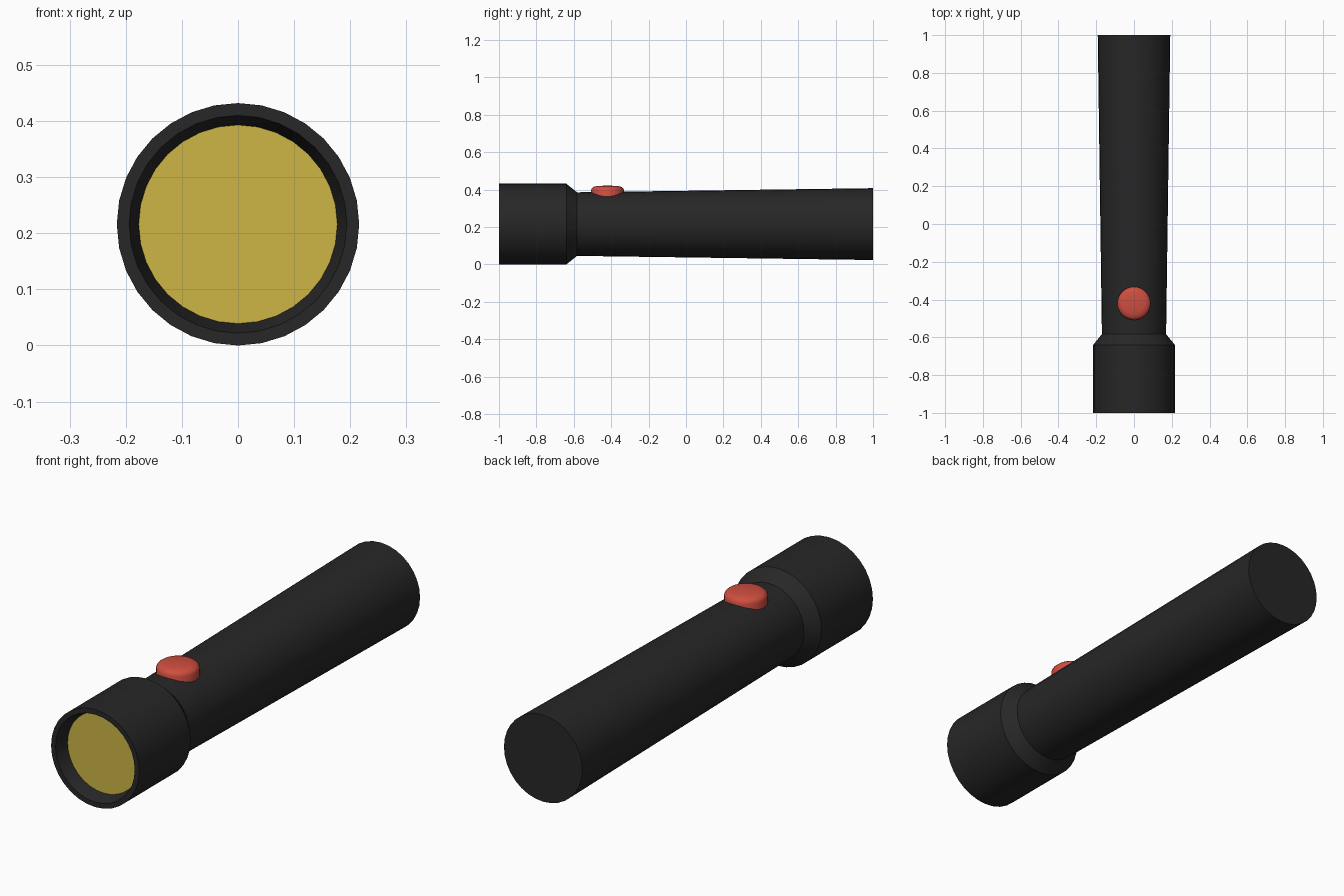
import bpy, bmesh, math

if "Cube" in bpy.data.objects:
    bpy.data.objects.remove(bpy.data.objects["Cube"])

AXIS_Z = 0.216
SIDES = 32


def material(name, rgb):
    m = bpy.data.materials.new(name)
    m.diffuse_color = (*rgb, 1)
    m.use_nodes = True
    m.node_tree.nodes["Principled BSDF"].inputs["Base Color"].default_value = m.diffuse_color
    return m


def lathe(name, profile, place, mat, sides=SIDES):
    """Revolve (radius, height) points; radius 0 makes a pole, place maps to world."""
    bm = bmesh.new()
    rings = []
    for r, h in profile:
        n = 1 if r == 0 else sides
        rings.append([bm.verts.new(place(r * math.cos(2 * math.pi * i / sides),
                                         r * math.sin(2 * math.pi * i / sides), h))
                      for i in range(n)])
    for a, b in zip(rings, rings[1:]):
        for i in range(sides):
            j = (i + 1) % sides
            if len(a) == 1:
                bm.faces.new((a[0], b[j], b[i]))
            elif len(b) == 1:
                bm.faces.new((a[i], a[j], b[0]))
            else:
                bm.faces.new((a[i], a[j], b[j], b[i]))
    # flat caps where the profile ends on an open ring
    for ring, flip in ((rings[0], True), (rings[-1], False)):
        if len(ring) > 1:
            bm.faces.new(ring[::-1] if flip else ring)
    bmesh.ops.recalc_face_normals(bm, faces=bm.faces)
    mesh = bpy.data.meshes.new(name)
    bm.to_mesh(mesh)
    bm.free()
    ob = bpy.data.objects.new(name, mesh)
    bpy.context.collection.objects.link(ob)
    mesh.materials.append(mat)
    bpy.ops.object.select_all(action='DESELECT')
    ob.select_set(True)
    bpy.context.view_layer.objects.active = ob
    bpy.ops.object.shade_smooth_by_angle(angle=math.radians(30))
    return ob


def along_y(u, v, h):
    return (u, h, AXIS_Z + v)


def upright(u, v, h):
    return (u, -0.42 + v, h)


black = material("black_casing", (0.02, 0.02, 0.02))
yellow = material("yellow_lens", (0.61, 0.47, 0.06))
red = material("red_button", (0.62, 0.075, 0.05))

# casing: recessed reflector cone, head, shoulder and flared handle
lathe("casing", [(0.177, -0.938), (0.194, -1.0), (0.216, -1.0), (0.216, -0.64),
                 (0.17, -0.583), (0.192, 1.0)], along_y, black)

# lens disc closing the reflector
lathe("lens", [(0.177, -0.94), (0.177, -0.936)], along_y, yellow)

# domed push button sunk into the handle
lathe("button", [(0.088, 0.34), (0.088, 0.398), (0.084, 0.407), (0.074, 0.415),
                 (0.055, 0.42), (0, 0.422)], upright, red)
